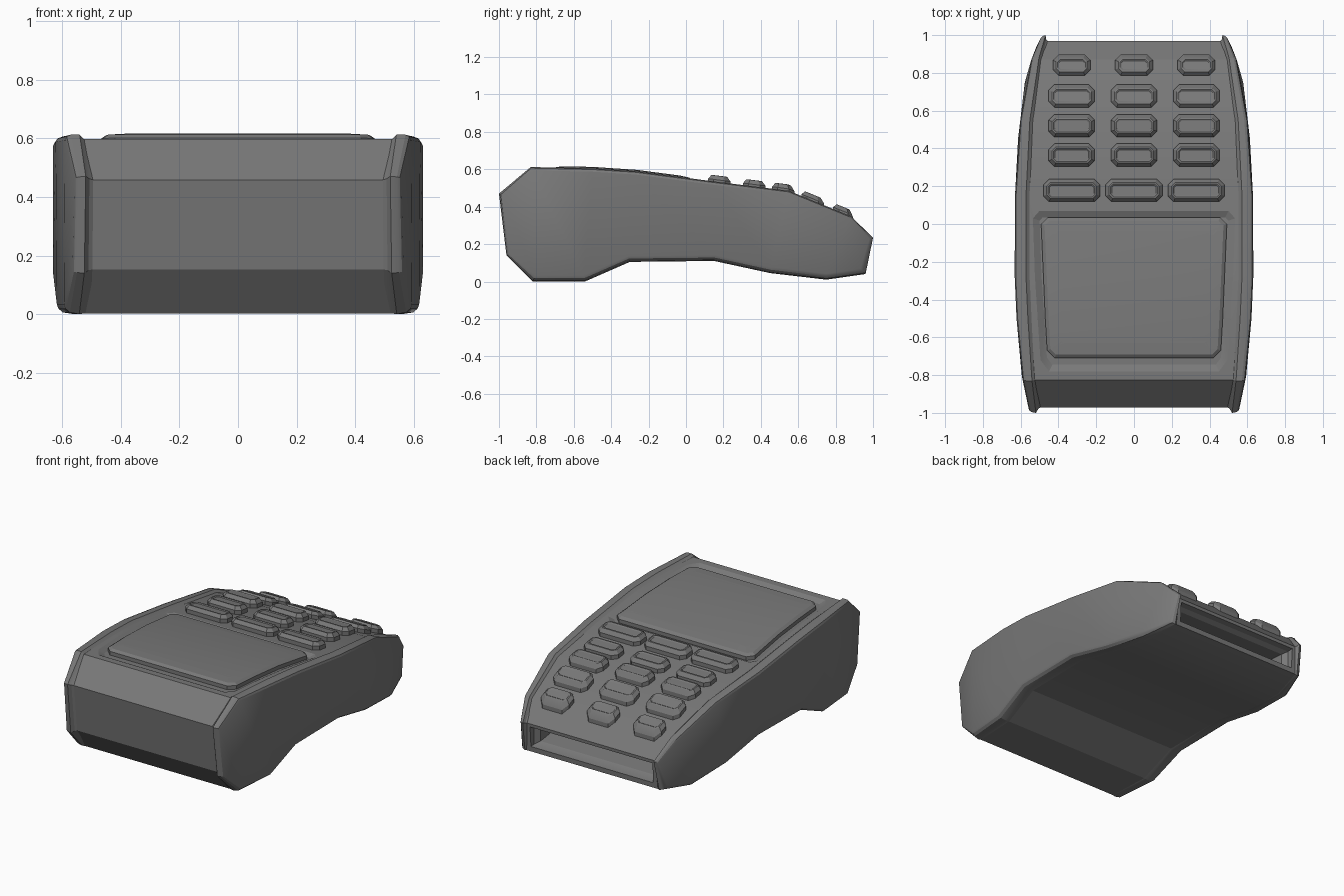
import bpy, bmesh
from mathutils import Vector

cube = bpy.data.objects.get("Cube")
if cube:
    bpy.data.objects.remove(cube, do_unlink=True)

grey = bpy.data.materials.new("dark_grey_plastic")
grey.use_nodes = True
GREY = (0.19, 0.19, 0.19, 1)
grey.diffuse_color = GREY
grey.node_tree.nodes["Principled BSDF"].inputs["Base Color"].default_value = GREY

# Side outline (y, z): upper edge front to back, then lower edge back to front
OUTLINE = [(-1, .47), (-.83, .612), (-.5, .605), (-.27, .59), (.15, .535), (.55, .485),
           (.88, .35), (1, .235), (.96, .04), (.75, .01), (.45, .045), (.15, .11),
           (-.3, .105), (-.54, 0), (-.82, 0), (-.96, .14)]
# Half widths (y, x) of the side panels, outside and inside
OUTER = [(-1, .553), (-.8, .595), (-.5, .622), (-.2, .635), (.1, .632),
         (.4, .62), (.75, .578), (.9, .535), (1, .487)]
INNER = [(-1, .505), (-.8, .522), (-.2, .55), (.4, .545), (.8, .505), (1, .46)]


def lerp(table, y):
    """Piecewise linear lookup, clamped at the ends."""
    if y <= table[0][0]:
        return table[0][1]
    for (a, u), (b, v) in zip(table, table[1:]):
        if y <= b:
            return u + (v - u) * (y - a) / (b - a)
    return table[-1][1]


def inset(points, dist):
    """Mitred inset of a closed outline; dist is a function of the outward normal."""
    pts = [Vector(p) for p in points]
    n = len(pts)
    area = sum(pts[i - 1].x * pts[i].y - pts[i].x * pts[i - 1].y for i in range(n))
    s = 1 if area > 0 else -1
    result = []
    for i in range(n):
        d1 = (pts[i] - pts[i - 1]).normalized()
        d2 = (pts[(i + 1) % n] - pts[i]).normalized()
        n1, n2 = Vector((d1.y, -d1.x)) * s, Vector((d2.y, -d2.x)) * s
        m = (n1 + n2).normalized()
        result.append(pts[i] - m * (dist(m) / max(m.dot(n1), .5)))
    return result


def loft(name, rings):
    """Skin matching rings; caps are strips joining point i to point n-1-i."""
    bm = bmesh.new()
    vs = [[bm.verts.new(p) for p in ring] for ring in rings]
    n = len(vs[0])
    for a, b in zip(vs, vs[1:]):
        for i in range(n):
            j = (i + 1) % n
            bm.faces.new((a[i], a[j], b[j], b[i]))
    for ring in (vs[0], vs[-1]):
        for i in range(n // 2 - 1):
            bm.faces.new((ring[i], ring[i + 1], ring[n - 2 - i], ring[n - 1 - i]))
    bmesh.ops.recalc_face_normals(bm, faces=bm.faces)
    mesh = bpy.data.meshes.new(name)
    bm.to_mesh(mesh)
    bm.free()
    mesh.materials.append(grey)
    obj = bpy.data.objects.new(name, mesh)
    bpy.context.collection.objects.link(obj)
    return obj


def activate(obj):
    bpy.ops.object.select_all(action='DESELECT')
    obj.select_set(True)
    bpy.context.view_layer.objects.active = obj


def smooth(obj, angle=.4):
    activate(obj)
    bpy.ops.object.shade_smooth_by_angle(angle=angle)


def cut(obj, cutter):
    mod = obj.modifiers.new("cut", 'BOOLEAN')
    mod.operation, mod.solver, mod.object = 'DIFFERENCE', 'EXACT', cutter
    activate(obj)
    bpy.ops.object.modifier_apply(modifier=mod.name)
    bpy.data.objects.remove(cutter, do_unlink=True)


def by_side(top, bottom, end):
    return lambda m: top if m.y > .5 else bottom if m.y < -.5 else end


# Body: the side outline, slightly recessed, spanning between the panels
core = inset(OUTLINE, by_side(.015, .003, .028))
SURFACE = [(p.x, p.y) for p in core[:8]]
body = loft("body", [[(s * (lerp(INNER, p.x) + .015), p.x, p.y) for p in core]
                     for s in (-1, 1)])


def pad(name, stations, layers, cx=0):
    """Pad lying on the body top: stations are (y, half width), layers (inset, height)."""
    outline = [(-w, y) for y, w in stations] + [(w, y) for y, w in reversed(stations)]
    rings = []
    for d, h in layers:
        rings.append([(cx + p.x, p.y, lerp(SURFACE, p.y) + h)
                      for p in inset(outline, lambda m: d)])
    return loft(name, rings)


# Shallow recess around the screen
cut(body, pad("recess_cutter",
              [(-.78, .45), (-.72, .495), (-.5, .51), (-.27, .525), (.03, .535), (.07, .5)],
              [(-.02, .015), (0, 0), (.035, -.018)]))

# Paper slot in the back, with a tapered mouth
cut(body, loft("slot_cutter", [[(-w, y, lo), (-w, y, hi), (w, y, hi), (w, y, lo)]
                               for w, y, lo, hi in ((.445, 1.05, .06, .215),
                                                    (.435, .93, .08, .2),
                                                    (.41, .9, .095, .185),
                                                    (.41, .72, .12, .2))]))
smooth(body, .3)

# Side panels: ridged inner lip, rounded rim and gently curved outer face
LAYERS = [(-.6, .04, .02, .04), (0, .02, .003, .02), (.3, 0, 0, 0),
          (.75, 0, .006, .004), (.93, .006, .018, .01), (1, .018, .032, .018)]
for side, s in (("left", 1), ("right", -1)):
    rings = []
    for f, top, bottom, end in LAYERS:
        ring = []
        for p in inset(OUTLINE, by_side(top, bottom, end)):
            a, b = lerp(INNER, p.x), lerp(OUTER, p.x)
            ring.append((s * (a + f * (b - a)), p.x, p.y))
        rings.append(ring)
    smooth(loft(side + "_panel", rings))

# Screen: raised pad with clipped corners and a slight dome
screen = pad("screen",
             [(-.71, .42), (-.67, .46), (-.5, .47), (-.27, .48), (0, .492), (.035, .455)],
             [(0, -.04), (0, .006), (.018, .019), (.09, .023)])
smooth(screen)

# Keys: five rows of three (y, half width, half length)
ROWS = [(.178, .15, .06), (.365, .122, .06), (.52, .122, .06), (.678, .122, .06),
        (.842, .1, .055)]
for r, (y, w, h) in enumerate(ROWS):
    for c in (-1, 0, 1):
        c_len = .03
        key = pad(f"key_{r + 1}_{c + 2}",
                  [(y - h, w - c_len), (y - h + c_len, w),
                   (y + h - c_len, w), (y + h, w - c_len)],
                  [(0, -.02), (0, .026), (.018, .048), (.026, .049), (.033, .044)],
                  c * .33)
        smooth(key)
